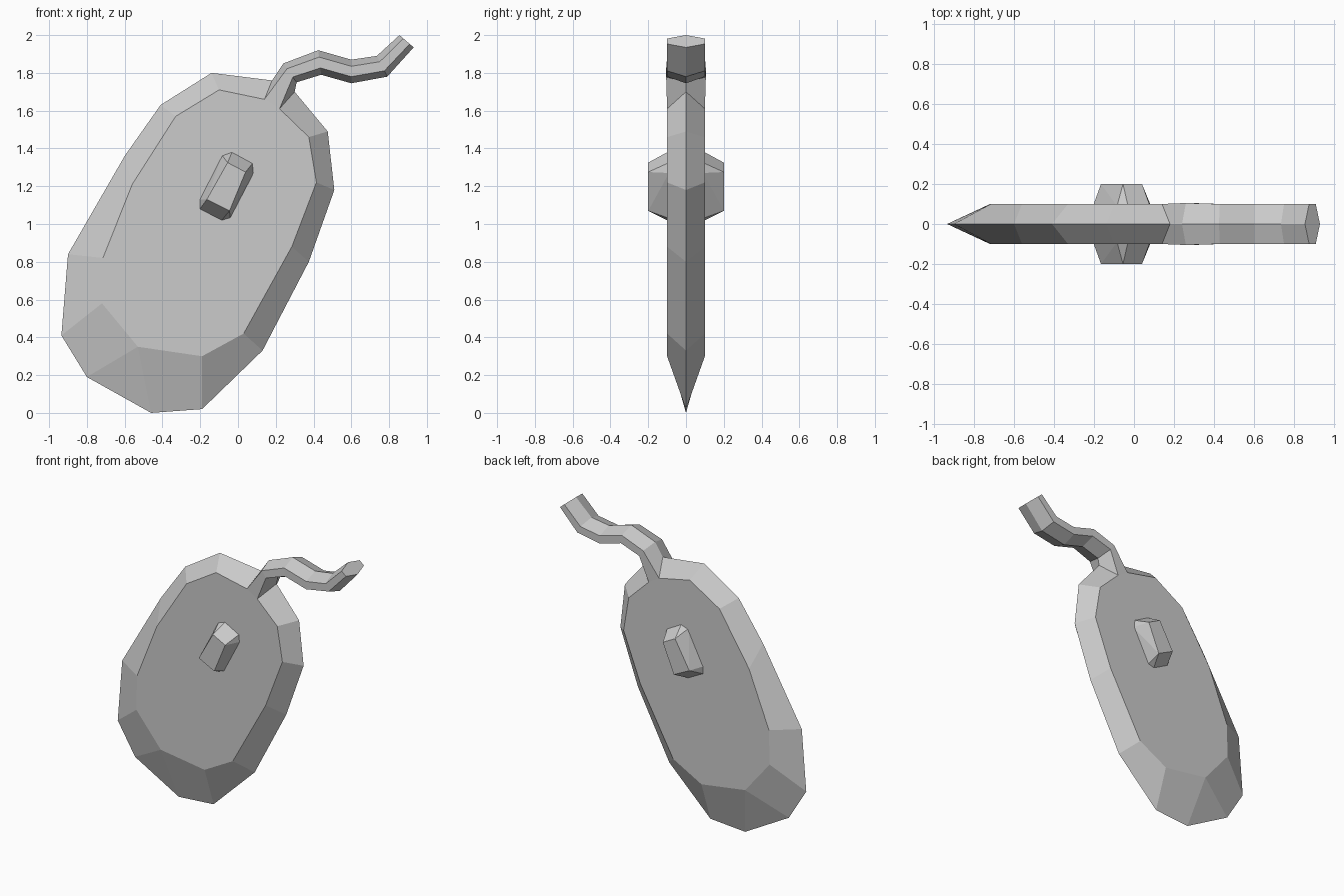
import bpy, bmesh

if "Cube" in bpy.data.objects:
    bpy.data.objects.remove(bpy.data.objects["Cube"])


def finish(name, bm):
    bmesh.ops.remove_doubles(bm, verts=bm.verts, dist=0.001)
    bmesh.ops.recalc_face_normals(bm, faces=bm.faces)
    mesh = bpy.data.meshes.new(name)
    bm.to_mesh(mesh)
    bm.free()
    obj = bpy.data.objects.new(name, mesh)
    bpy.context.collection.objects.link(obj)
    return obj


def add_face(bm, verts):
    # drop repeated corners so shared rim points become triangles
    unique = list(dict.fromkeys(verts))
    if len(unique) > 2:
        bm.faces.new(unique)


# Body: sharp outer rim on y = 0, bevelled to flat sides at y = +-0.1
rim = [(0.30, 1.70), (0.475, 1.49), (0.51, 1.18), (0.375, 0.80), (0.13, 0.33),
       (-0.19, 0.02), (-0.46, 0.0), (-0.80, 0.19), (-0.935, 0.41), (-0.90, 0.84),
       (-0.60, 1.36), (-0.41, 1.63), (-0.14, 1.80), (0.18, 1.76)]
side = [(0.22, 1.61), (0.375, 1.46), (0.415, 1.22), (0.285, 0.88), (0.03, 0.42),
        (-0.19, 0.30), (-0.53, 0.35), (-0.72, 0.58), (-0.715, 0.82),
        (-0.56, 1.21), (-0.33, 1.57), (-0.10, 1.71), (0.14, 1.66)]
match = [0, 1, 2, 3, 4, 5, 6, 6, 7, 8, 9, 10, 11, 12]
bm = bmesh.new()
outer = [bm.verts.new((x, 0, z)) for x, z in rim]
for y in (-0.1, 0.1):
    inner = [bm.verts.new((x, y, z)) for x, z in side]
    bm.faces.new(inner)
    for i in range(len(rim) - 1):    # gap at the end is where the cord leaves
        add_face(bm, [outer[i], outer[i + 1], inner[match[i + 1]], inner[match[i]]])

# Cord: hexagonal section with a ridge above and below, grown from the body
stations = [((0.24, 1.85), (0.31, 1.75), 0.105), ((0.425, 1.92), (0.44, 1.79), 0.1),
            ((0.60, 1.87), (0.60, 1.745), 0.1), ((0.735, 1.89), (0.79, 1.78), 0.1),
            ((0.855, 2.0), (0.93, 1.935), 0.1)]


def hexagon(top, upper, lower, bottom, w):
    pts = [(top, 0), (upper, w), (lower, w), (bottom, 0), (lower, -w), (upper, -w)]
    return [bm.verts.new((p[0], y, p[1])) for p, y in pts]


def mix(a, b, t):
    return (a[0] + (b[0] - a[0]) * t, a[1] + (b[1] - a[1]) * t)


rings = [hexagon(rim[-1], side[-1], side[0], rim[0], 0.1)]
for top, bottom, w in stations:
    rings.append(hexagon(top, mix(top, bottom, 0.28), mix(top, bottom, 0.72), bottom, w))
for a, b in zip(rings, rings[1:]):
    for i in range(6):
        j = (i + 1) % 6
        bm.faces.new((a[i], a[j], b[j], b[i]))
bm.faces.new(rings[-1])
finish("body_and_cord", bm)

# Stud: tilted bevelled block passing through both sides
base = [(-0.085, 1.365), (-0.03, 1.385), (0.08, 1.325), (0.085, 1.27),
        (-0.04, 1.03), (-0.09, 1.015), (-0.205, 1.075), (-0.205, 1.13)]
tip = [(-0.055, 1.325), (0.04, 1.275), (-0.045, 1.07), (-0.165, 1.13)]
bm = bmesh.new()
for s in (-1, 1):
    for pts, y in ((base, 0.09), (tip, 0.2)):
        for x, z in pts:
            bm.verts.new((x, s * y, z))
bmesh.ops.convex_hull(bm, input=bm.verts)
bmesh.ops.dissolve_limit(bm, angle_limit=0.02, verts=bm.verts, edges=bm.edges)
finish("stud", bm)
